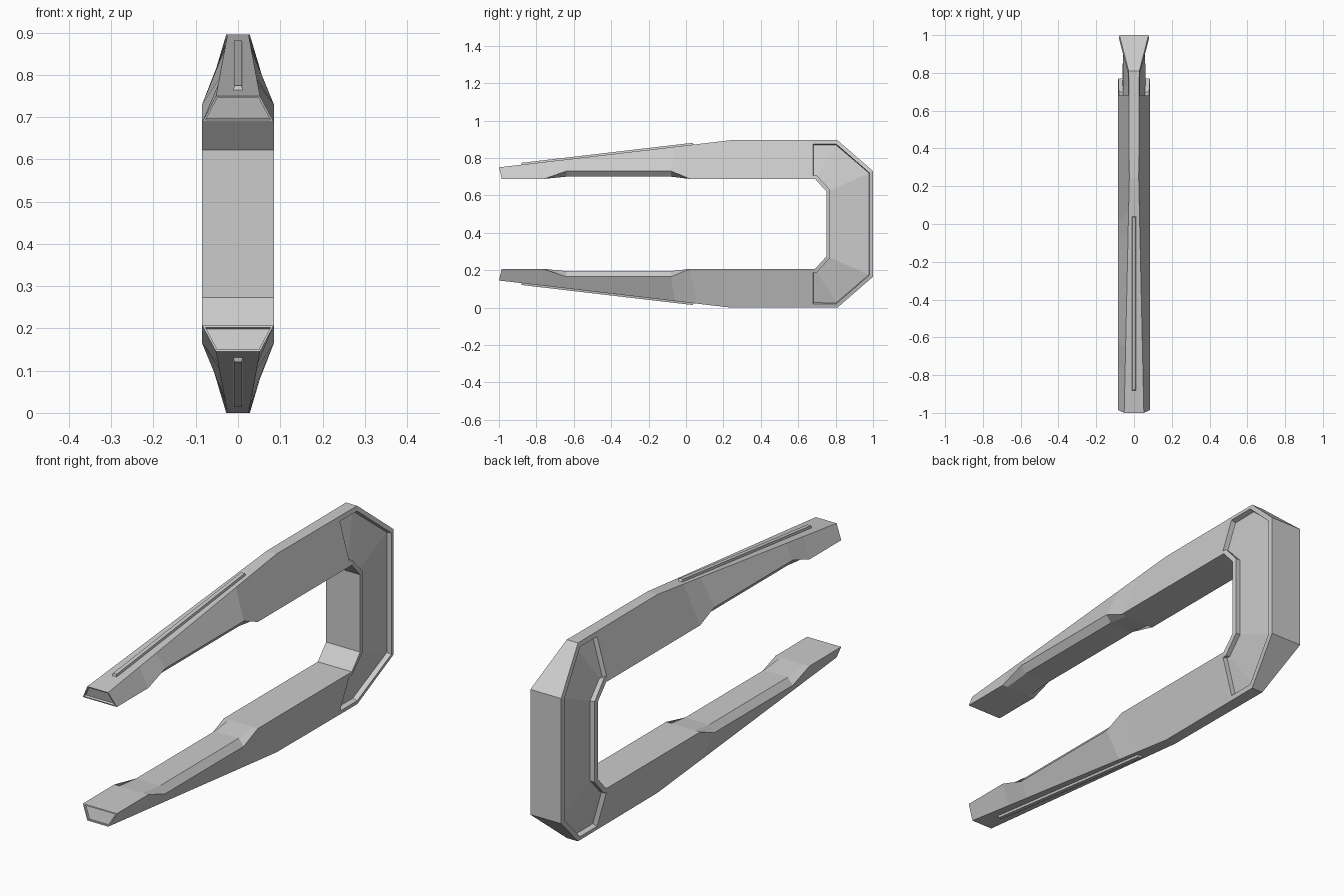
import bpy, bmesh, math

if "Cube" in bpy.data.objects:
    bpy.data.objects.remove(bpy.data.objects["Cube"])

H = 0.895          # overall height; lower arm mirrors the upper one


def slope(y):
    """Height and half width of the outer ridge along the tapered arm."""
    t = min(max((y + 1) / 1.24, 0), 1)
    return 0.75 + 0.145 * t, 0.052 - 0.027 * t


def arm(y_out, y_in, edge_z=0.688, floor_z=0.688):
    z, w = slope(y_out)
    return (y_out, z, w), (y_in, edge_z), (y_in, floor_z)


# Stations from upper tip to column: outer ridge, inner side edge, inner floor
half = [
    arm(-1.0, -0.985),
    arm(-0.77, -0.76),
    arm(-0.65, -0.64, 0.73, 0.70),
    arm(-0.06, -0.08, 0.73, 0.70),
    arm(0.06, 0.02),
    arm(0.24, 0.17),
    ((0.66, H, 0.027), (0.66, 0.688), (0.66, 0.688)),
    ((0.81, H, 0.028), (0.69, 0.688), (0.69, 0.688)),
    ((1.0, 0.73, 0.077), (0.75, 0.622), (0.75, 0.622)),
]


def ring(bm, st, flip):
    (oy, oz, ow), (ey, ez), (fy, fz) = st
    pts = [(-ow, oy, oz), (ow, oy, oz), (0.085, ey, ez),
           (0.06, fy, fz), (-0.06, fy, fz), (-0.085, ey, ez)]
    return [bm.verts.new((x, y, H - z if flip else z)) for x, y, z in pts]


def finish(bm, name):
    me = bpy.data.meshes.new(name)
    bm.to_mesh(me)
    bm.free()
    ob = bpy.data.objects.new(name, me)
    bpy.context.collection.objects.link(ob)
    return ob


# Fork body: one loft around the C shape
bm = bmesh.new()
rings = [ring(bm, s, False) for s in half] + [ring(bm, s, True) for s in reversed(half)]
panels = {1: [], 5: []}
for k, (a, b) in enumerate(zip(rings, rings[1:])):
    for i in range(6):
        j = (i + 1) % 6
        f = bm.faces.new((a[i], a[j], b[j], b[i]))
        if i in panels and 6 <= k <= len(rings) - 8:
            panels[i].append(f)
caps = [bm.faces.new(rings[0]), bm.faces.new(rings[-1])]
bmesh.ops.recalc_face_normals(bm, faces=bm.faces[:])
bm.normal_update()


def recess(faces, rim, depth):
    bmesh.ops.inset_region(bm, faces=faces, thickness=rim, use_even_offset=True)
    bm.normal_update()
    bmesh.ops.inset_region(bm, faces=faces, thickness=0.001, depth=-depth, use_even_offset=True)
    bm.normal_update()


# Recessed side panels around the column, and shallow tip sockets
for faces in panels.values():
    recess(faces, 0.02, 0.022)
for c in caps:
    recess([c], 0.005, 0.01)
finish(bm, "fork_body")

# Raised rails along the outer slopes
for name, sign in (("upper_rail", 1), ("lower_rail", -1)):
    bm = bmesh.new()
    bmesh.ops.create_cube(bm, size=1)
    ang = math.atan2(0.145, 1.24)
    for v in bm.verts:
        top = v.co.z > 0
        v.co.x *= 0.018 if top else 0.026
        v.co.y *= 0.92 if top else 0.935
        v.co.z *= 0.02
    ob = finish(bm, name)
    z = slope(-0.42)[0]
    ob.location = (0, -0.42, z if sign > 0 else H - z)
    ob.rotation_euler = (ang if sign > 0 else -ang, 0, 0)
    ob.scale = (1, 1, sign)
    if sign < 0:
        ob.data.flip_normals()
